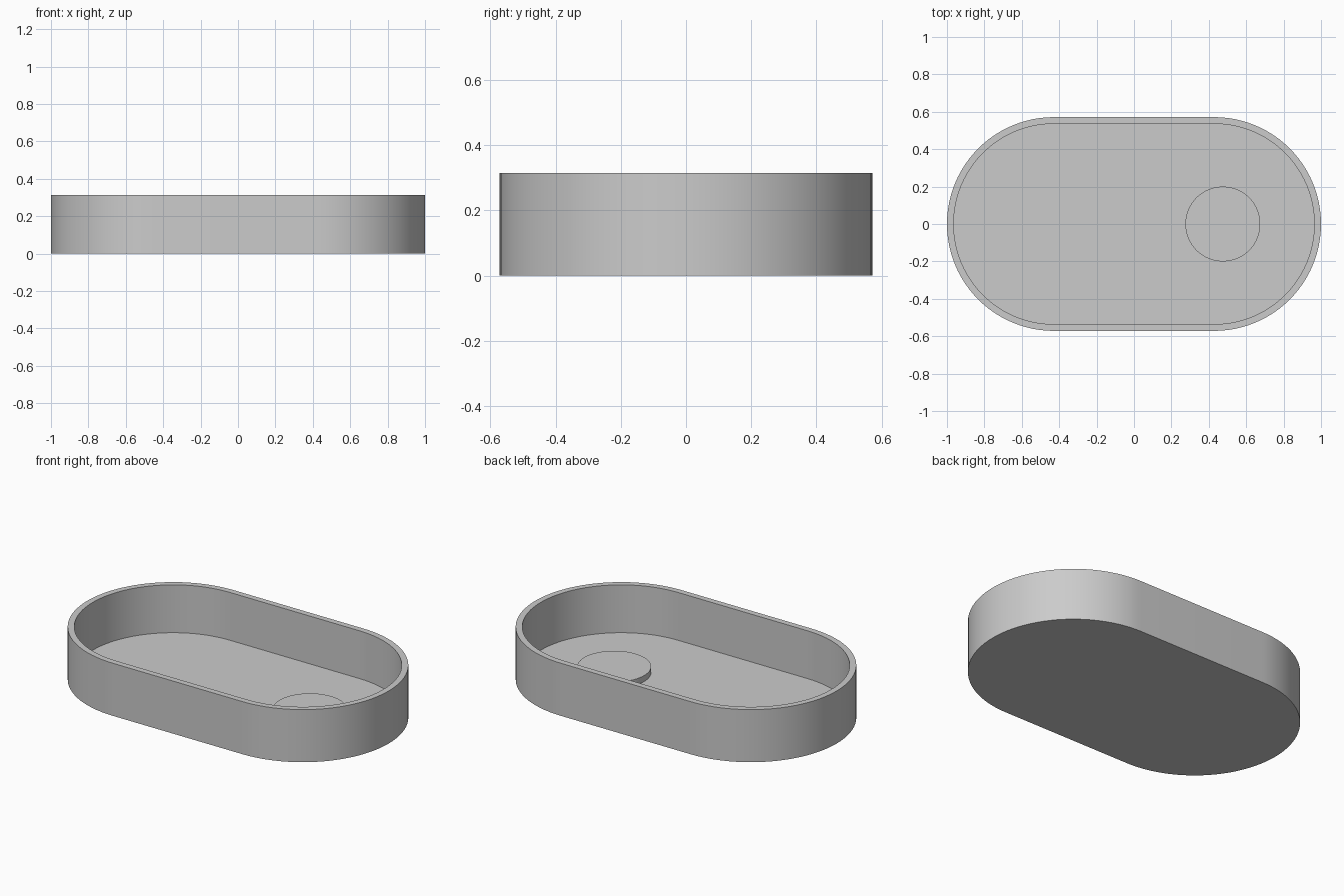
import bpy
import bmesh
from math import pi, sin, cos, radians

cube = bpy.data.objects.get("Cube")
if cube:
    bpy.data.objects.remove(cube, do_unlink=True)

HALF_STRAIGHT = 0.4286
RADIUS = 0.5714
WALL = 0.0357
HEIGHT = 0.3143
FLOOR = 0.0286
SEGMENTS = 48

grey = bpy.data.materials.new("plain grey")
grey.use_nodes = True
color = (0.6, 0.6, 0.6, 1)
grey.diffuse_color = color
grey.node_tree.nodes["Principled BSDF"].inputs["Base Color"].default_value = color


def stadium(radius, half_straight, cx=0):
    """Outline of two half circles joined by straight sides."""
    points = []
    for side in (1, -1):
        for i in range(SEGMENTS + 1):
            a = -pi / 2 + pi * i / SEGMENTS
            points.append((cx + side * (half_straight + radius * cos(a)),
                           side * radius * sin(a)))
    return points


def lofted(name, rings):
    """Stack outlines at given heights, capping the first and last."""
    bm = bmesh.new()
    loops = [[bm.verts.new((x, y, z)) for x, y in outline] for outline, z in rings]
    for low, high in zip(loops, loops[1:]):
        n = len(low)
        for i in range(n):
            j = (i + 1) % n
            bm.faces.new((low[i], low[j], high[j], high[i]))
    bm.faces.new(loops[0][::-1])
    bm.faces.new(loops[-1])
    bmesh.ops.remove_doubles(bm, verts=bm.verts, dist=1e-5)
    bmesh.ops.recalc_face_normals(bm, faces=bm.faces)
    mesh = bpy.data.meshes.new(name)
    bm.to_mesh(mesh)
    bm.free()
    mesh.materials.append(grey)
    obj = bpy.data.objects.new(name, mesh)
    bpy.context.collection.objects.link(obj)
    bpy.ops.object.select_all(action="DESELECT")
    obj.select_set(True)
    bpy.context.view_layer.objects.active = obj
    bpy.ops.object.shade_smooth_by_angle(angle=radians(30))
    return obj


# Open tray: outer wall, rim, inner wall and floor
outer = stadium(RADIUS, HALF_STRAIGHT)
inner = stadium(RADIUS - WALL, HALF_STRAIGHT)
lofted("tray", [(outer, 0), (outer, HEIGHT), (inner, HEIGHT), (inner, FLOOR)])

# Low round pad on the floor, towards one end
pad = stadium(0.2, 0, cx=0.475)
lofted("round_pad", [(pad, FLOOR - 0.01), (pad, FLOOR + 0.0357)])
